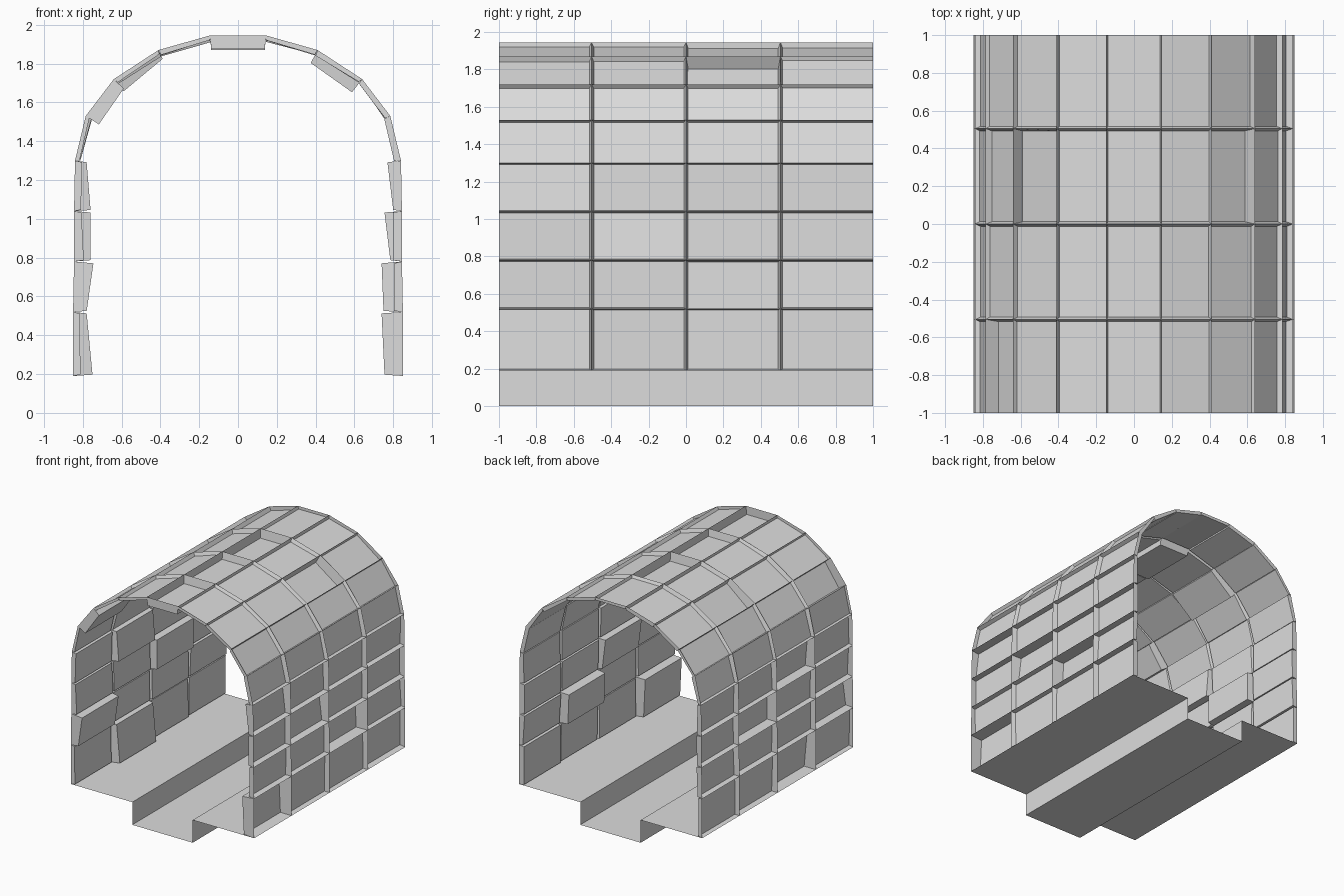
import bpy, bmesh, random
from mathutils import Vector

random.seed(4)
cube = bpy.data.objects.get("Cube")
if cube:
    bpy.data.objects.remove(cube, do_unlink=True)

stone = bpy.data.materials.new("stone_grey")
stone.use_nodes = True
COLOUR = (0.72, 0.72, 0.72, 1)
stone.diffuse_color = COLOUR
stone.node_tree.nodes["Principled BSDF"].inputs["Base Color"].default_value = COLOUR


def make_object(name, bm):
    bmesh.ops.remove_doubles(bm, verts=bm.verts, dist=0.0005)
    mesh = bpy.data.meshes.new(name)
    bm.to_mesh(mesh)
    bm.free()
    mesh.materials.append(stone)
    obj = bpy.data.objects.new(name, mesh)
    bpy.context.collection.objects.link(obj)


def quad(bm, corners):
    bm.faces.new([bm.verts.new(c) for c in corners])


# Arch outline, foot at +x to crown, mirrored to the foot at -x
half = [(0.85, 0.19), (0.85, 0.52), (0.845, 0.78), (0.845, 1.04), (0.84, 1.30),
        (0.785, 1.53), (0.64, 1.72), (0.41, 1.87), (0.145, 1.945)]
outline = half + [(-x, z) for x, z in reversed(half)]
COLUMNS = [-1, -0.505, 0, 0.505, 1]
GAP = 0.012
ROOF = range(4, 13)

# Stones pushed far inward: (segment, column) -> depth at the start and end edge
deep = {(0, 0): (0.095, 0.11), (1, 2): (0.10, 0.105), (2, 1): (0.06, 0.09),
        (3, 0): (0.045, 0.07), (6, 2): (0.085, 0.075),
        (8, 0): (0.07, 0.07), (8, 1): (0.06, 0.06), (8, 2): (0.075, 0.075),
        (10, 2): (0.05, 0.08), (11, 0): (0.07, 0.08),
        (13, 1): (0.06, 0.085), (14, 2): (0.085, 0.085),
        (15, 0): (0.10, 0.07), (16, 1): (0.07, 0.10)}


def add_stone(bm, seg, col):
    """Hollow stone: an open outer rim, four sides and an inner face."""
    (xa, za), (xb, zb) = outline[seg], outline[seg + 1]
    y0, y1 = COLUMNS[col], COLUMNS[col + 1]
    along = Vector((xb - xa, 0, zb - za)).normalized()
    inward = Vector((-along.z, 0, along.x))
    base = 0.028 if seg in ROOF else 0.042
    shallow = [base + random.uniform(-0.008, 0.008) for _ in range(2)]
    start, end = deep.get((seg, col), shallow)
    ya = y0 + (GAP if col else 0)
    yb = y1 - (GAP if col < len(COLUMNS) - 2 else 0)
    rim = [Vector(c) for c in ((xa, y0, za), (xb, y0, zb), (xb, y1, zb), (xa, y1, za))]
    inner = []
    for corner, side, y, depth in zip(rim, (1, -1, -1, 1), (ya, ya, yb, yb),
                                      (start, end, end, start)):
        p = corner + along * side * GAP * 0.6 + inward * depth
        p.y = y
        inner.append(p)
    quad(bm, inner)
    for i in range(4):
        j = (i + 1) % 4
        quad(bm, (rim[i], rim[j], inner[j], inner[i]))


# Stone vault: one object for each side wall and one for the roof
for name, segments in (("left_wall", range(0, 4)), ("roof_arch", ROOF),
                       ("right_wall", range(13, 17))):
    bm = bmesh.new()
    for seg in segments:
        for col in range(len(COLUMNS) - 1):
            add_stone(bm, seg, col)
    make_object(name, bm)

# Floor: raised walkways either side of a sunken channel
bm = bmesh.new()
floor = [(-0.85, 0.19), (-0.28, 0.19), (-0.28, 0), (0.28, 0), (0.28, 0.19), (0.85, 0.19)]
for (xa, za), (xb, zb) in zip(floor, floor[1:]):
    quad(bm, ((xa, -1, za), (xb, -1, zb), (xb, 1, zb), (xa, 1, za)))
make_object("floor_channel", bm)
